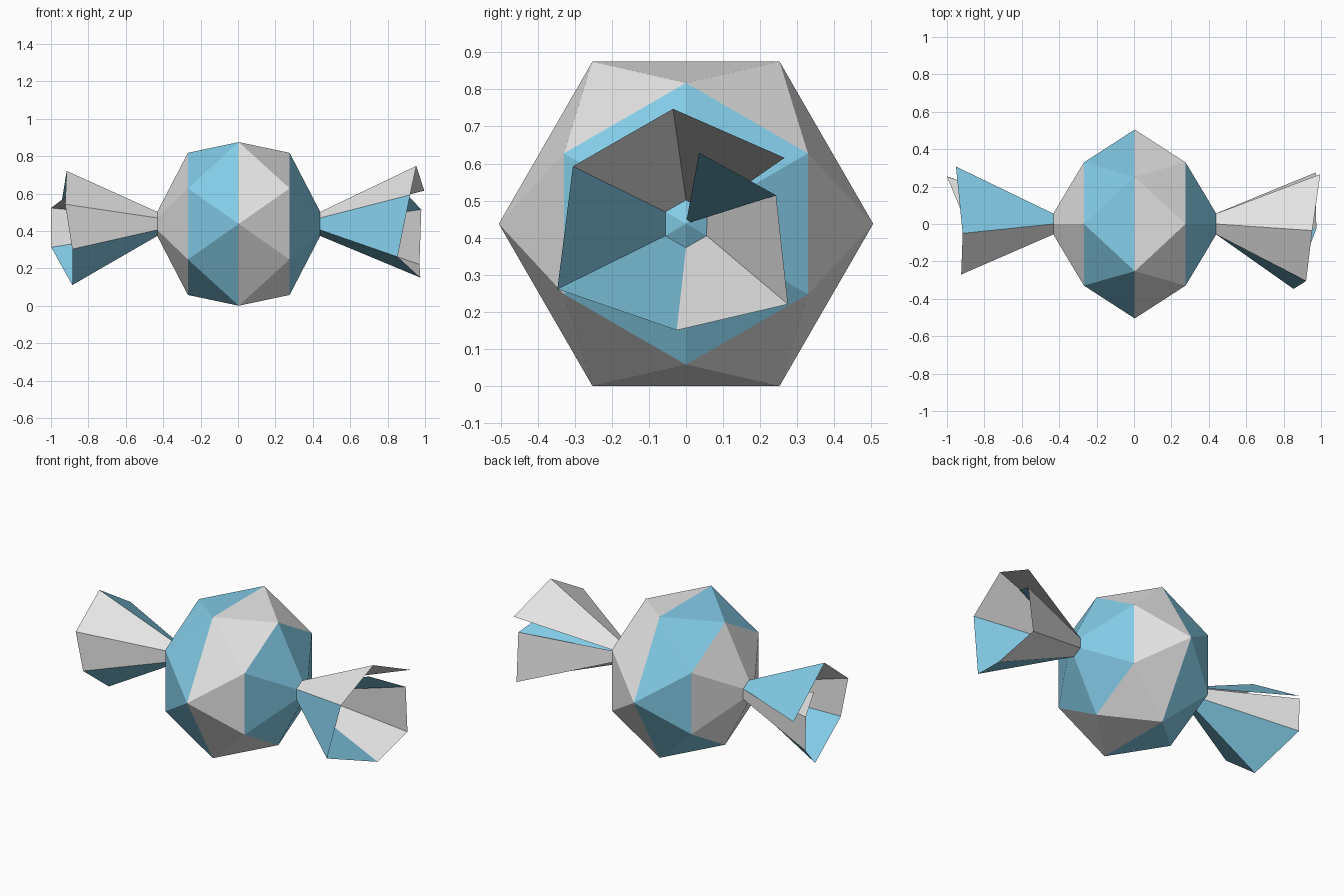
import bpy, math

if "Cube" in bpy.data.objects:
    bpy.data.objects.remove(bpy.data.objects["Cube"])

CX, CZ = 0.004, 0.4375      # centre of the sweet


def colour(name, rgb):
    m = bpy.data.materials.new(name)
    m.diffuse_color = (*rgb, 1)
    m.use_nodes = True
    m.node_tree.nodes["Principled BSDF"].inputs["Base Color"].default_value = m.diffuse_color
    return m


PAPER = colour("white", (0.8, 0.8, 0.8))
BLUE = colour("sky blue", (0.23, 0.61, 0.81))


def make(name, verts, faces, slots):
    me = bpy.data.meshes.new(name)
    me.from_pydata(verts, [], faces)
    me.materials.append(PAPER)
    me.materials.append(BLUE)
    for p, s in zip(me.polygons, slots):
        p.material_index = s
    ob = bpy.data.objects.new(name, me)
    bpy.context.collection.objects.link(ob)
    return ob


def hexagon(x, r, start):
    return [(CX + x, r * math.cos(math.radians(start + 60 * i)),
             CZ + r * math.sin(math.radians(start + 60 * i))) for i in range(6)]


# Faceted body: middle hexagon, two twisted shoulder hexagons, two tips
verts = (hexagon(-0.272, 0.38, 30) + hexagon(0, 0.505, 0) + hexagon(0.272, 0.38, 30)
         + [(CX - 0.469, 0, CZ), (CX + 0.469, 0, CZ)])
faces, slots = [], []
for i in range(6):
    j = (i + 1) % 6
    L, L2, M, M2, R, R2 = i, j, 6 + i, 6 + j, 12 + i, 12 + j
    faces += [(18, L2, L), (L, M2, M), (L, L2, M2),
              (M, M2, R), (M2, R2, R), (R, R2, 19)]
    slots += [0, 1, 1, 0, 0, 1]        # bands alternate along x
make("sweet_body", verts, faces, slots)


# Twisted wrapper ends: an open sheet fanning from the neck to a ragged rim
def wrapper(name, side, rim, slots):
    angles = [30, 90, 150, 210, 270, 330, 388]
    neck = [(0.064 * math.cos(math.radians(a)), 0.064 * math.sin(math.radians(a)))
            for a in angles] + [(0, 0)]
    verts = [(CX + side * 0.435, y, CZ + z) for y, z in neck]
    verts += [(x, y, CZ + z) for x, y, z in rim]
    faces = []
    for i in range(7):
        f = (i, i + 1, 9 + i, 8 + i)
        faces.append(f if side < 0 else f[::-1])
    make(name, verts, faces, slots)


wrapper("right_wrapper_end", 1,
        [(0.996, 0.266, 0.178), (0.953, -0.035, 0.310), (0.920, -0.305, 0.155),
         (0.853, -0.347, -0.176), (0.975, -0.025, -0.287), (0.970, 0.275, -0.217),
         (0.980, 0.243, 0.077), (0.870, 0.035, 0.192)],
        [0, 0, 1, 1, 0, 0, 1])
wrapper("left_wrapper_end", -1,
        [(-0.952, 0.307, 0.062), (-0.916, -0.050, 0.283), (-0.924, -0.270, 0.105),
         (-0.886, -0.252, -0.135), (-0.886, 0.000, -0.327), (-0.998, 0.254, -0.125),
         (-1.000, 0.254, 0.085), (-0.920, 0.060, 0.145)],
        [1, 0, 0, 1, 1, 0, 0])
